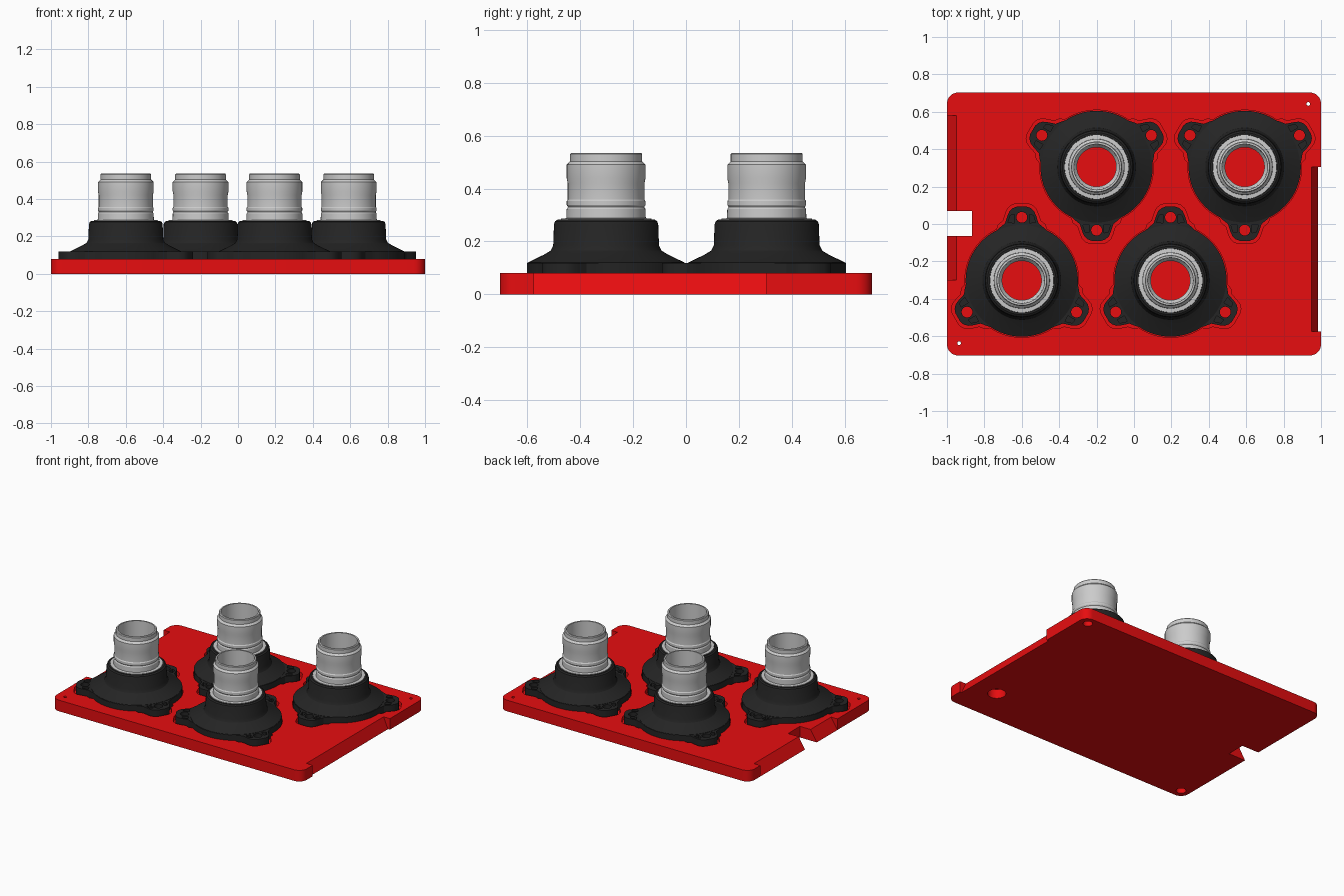
import bpy, bmesh
from math import sin, cos, pi, radians
from mathutils import Vector

if "Cube" in bpy.data.objects:
    bpy.data.objects.remove(bpy.data.objects["Cube"])


def material(name, rgb):
    m = bpy.data.materials.new(name)
    m.diffuse_color = (*rgb, 1)
    m.use_nodes = True
    m.node_tree.nodes["Principled BSDF"].inputs["Base Color"].default_value = m.diffuse_color
    return m


RED = material("red", (0.8, 0.004, 0.005))
BLACK = material("black", (0.018, 0.018, 0.018))
SILVER = material("silver", (0.66, 0.66, 0.66))


def to_object(name, bm, mat=None):
    bmesh.ops.recalc_face_normals(bm, faces=bm.faces)
    me = bpy.data.meshes.new(name)
    bm.to_mesh(me)
    bm.free()
    if mat:
        me.materials.append(mat)
    ob = bpy.data.objects.new(name, me)
    bpy.context.collection.objects.link(ob)
    return ob


def activate(ob):
    bpy.ops.object.select_all(action='DESELECT')
    ob.select_set(True)
    bpy.context.view_layer.objects.active = ob


def prism(name, pts, move, mat=None):
    bm = bmesh.new()
    face = bm.faces.new([bm.verts.new(p) for p in pts])
    ext = bmesh.ops.extrude_face_region(bm, geom=[face], use_keep_orig=True)
    verts = [v for v in ext["geom"] if isinstance(v, bmesh.types.BMVert)]
    bmesh.ops.translate(bm, verts=verts, vec=Vector(move))
    return to_object(name, bm, mat)


def slab(name, pts, z0, z1, mat=None):
    return prism(name, [(x, y, z0) for x, y in pts], (0, 0, z1 - z0), mat)


def circle(x, y, r, n=32):
    return [(x + r * cos(2 * pi * i / n), y + r * sin(2 * pi * i / n)) for i in range(n)]


def cut(ob, pts, z0, z1):
    cut_with(ob, slab("cutter", pts, z0, z1))


def cut_with(ob, cutter):
    cutter.hide_render = True
    mod = ob.modifiers.new("cut", 'BOOLEAN')
    mod.operation, mod.solver, mod.object = 'DIFFERENCE', 'EXACT', cutter
    activate(ob)
    bpy.ops.object.modifier_apply(modifier=mod.name)
    bpy.data.objects.remove(cutter)


def lathe(name, profile, mat, n=64):
    bm = bmesh.new()
    rings = [[bm.verts.new((r * cos(2 * pi * i / n), r * sin(2 * pi * i / n), z))
              for i in range(n)] for r, z in profile]
    for k, a in enumerate(rings):
        b = rings[(k + 1) % len(rings)]
        for i in range(n):
            j = (i + 1) % n
            bm.faces.new((a[i], a[j], b[j], b[i]))
    return to_object(name, bm, mat)


def smooth(ob):
    activate(ob)
    bpy.ops.object.shade_smooth_by_angle(angle=radians(28))


def polar(radial, lateral, ang):
    return (radial * cos(ang) - lateral * sin(ang), radial * sin(ang) + lateral * cos(ang))


LUG_ANGLES = [radians(a) for a in (30, 150, 270)]


def flange_outline(grow=0.0, disc_grow=0.0, cx=0, cy=0, turn=0):
    """Disc with three rounded lugs."""
    half = [(0.285, 0.115), (0.305, 0.09), (0.345, 0.077), (0.37, 0.066),
            (0.387, 0.048), (0.395, 0.026)]
    half = [(r + grow * 0.9, s + grow * 0.6) for r, s in half]
    lug = [(r, -s) for r, s in half] + [(r, s) for r, s in reversed(half)]
    pts = []
    for a in LUG_ANGLES:
        a += turn
        pts += [polar(r, s, a) for r, s in lug]
        pts += [polar(0.3 + disc_grow, 0, a + radians(d)) for d in range(26, 95, 4)]
    return [(x + cx, y + cy) for x, y in pts]


FLANGES = [(-0.2, 0.305, 0), (0.592, 0.305, 0), (-0.6, -0.302, pi), (0.195, -0.302, pi)]

# Base plate with rounded corners
corner = 0.06
outline = []
for sx, sy, start in ((1, 1, 0), (-1, 1, 90), (-1, -1, 180), (1, -1, 270)):
    for i in range(9):
        a = radians(start + i * 90 / 8)
        outline.append((sx * (1 - corner) + corner * cos(a), sy * (0.703 - corner) + corner * sin(a)))
plate = slab("base_plate", outline, 0, 0.08, RED)

# Sloped recesses on the two short sides, and the square notch
cut_with(plate, prism("cutter", [(-0.9375, -0.3, 0.1), (-1.0125, -0.3, -0.02),
                                 (-1.1, -0.3, -0.02), (-1.1, -0.3, 0.1)], (0, 0.88, 0)))
cut_with(plate, prism("cutter", [(0.94125, -0.575, 0.1), (0.99375, -0.575, -0.02),
                                 (1.1, -0.575, -0.02), (1.1, -0.575, 0.1)], (0, 0.88, 0)))
cut(plate, [(-1.1, -0.065), (-0.865, -0.065), (-0.865, 0.07), (-1.1, 0.07)], -0.1, 0.2)

# Shallow seats for the flanges
for cx, cy, turn in FLANGES:
    cut(plate, flange_outline(0.016, 0.004, cx, cy, turn), 0.05, 0.2)

# Corner holes with counterbores, and one blind hole underneath
for x, y in ((0.932, 0.642), (-0.935, -0.637)):
    cut(plate, circle(x, y, 0.01, 16), -0.1, 0.2)
    cut(plate, circle(x, y, 0.032), -0.1, 0.05)
cut(plate, circle(0.8, -0.44, 0.06), -0.1, 0.065)
smooth(plate)

# Flange base with bolt holes and lug pockets
base = slab("flange_base", flange_outline(), 0.05, 0.118, BLACK)
cut(base, circle(0, 0, 0.14, 48), 0, 0.2)
for a in LUG_ANGLES:
    x, y = polar(0.338, 0, a)
    cut(base, circle(x, y, 0.029, 24), 0, 0.2)
    for s in (1, -1):
        pocket = [(0.308, 0.04), (0.352, 0.04), (0.348, 0.062), (0.31, 0.074)]
        cut(base, [polar(r, s * w, a) for r, w in pocket], 0.085, 0.2)
smooth(base)

# Flared socket above the base
socket = lathe("flange_socket", [
    (0.14, 0.1), (0.297, 0.1), (0.297, 0.12), (0.235, 0.15), (0.21, 0.165), (0.2, 0.185),
    (0.197, 0.265), (0.193, 0.276), (0.183, 0.283), (0.172, 0.283), (0.172, 0.25), (0.14, 0.25)], BLACK)
smooth(socket)

# Metal pipe fitting with collar, groove and slight bulge
pipe = lathe("pipe_fitting", [
    (0.145, 0.052), (0.145, 0.24), (0.171, 0.26), (0.171, 0.286), (0.15, 0.288), (0.149, 0.322),
    (0.144, 0.33), (0.149, 0.338), (0.149, 0.352), (0.145, 0.358), (0.145, 0.42), (0.149, 0.44),
    (0.149, 0.49), (0.136, 0.503), (0.136, 0.53), (0.132, 0.535), (0.122, 0.535), (0.12, 0.3),
    (0.105, 0.28), (0.105, 0.052)], SILVER)
smooth(pipe)

# Place the four assemblies
for part in (base, socket, pipe):
    for i, (cx, cy, turn) in enumerate(FLANGES):
        ob = part
        if i:
            ob = part.copy()
            bpy.context.collection.objects.link(ob)
        ob.location = (cx, cy, 0)
        ob.rotation_euler = (0, 0, turn)
